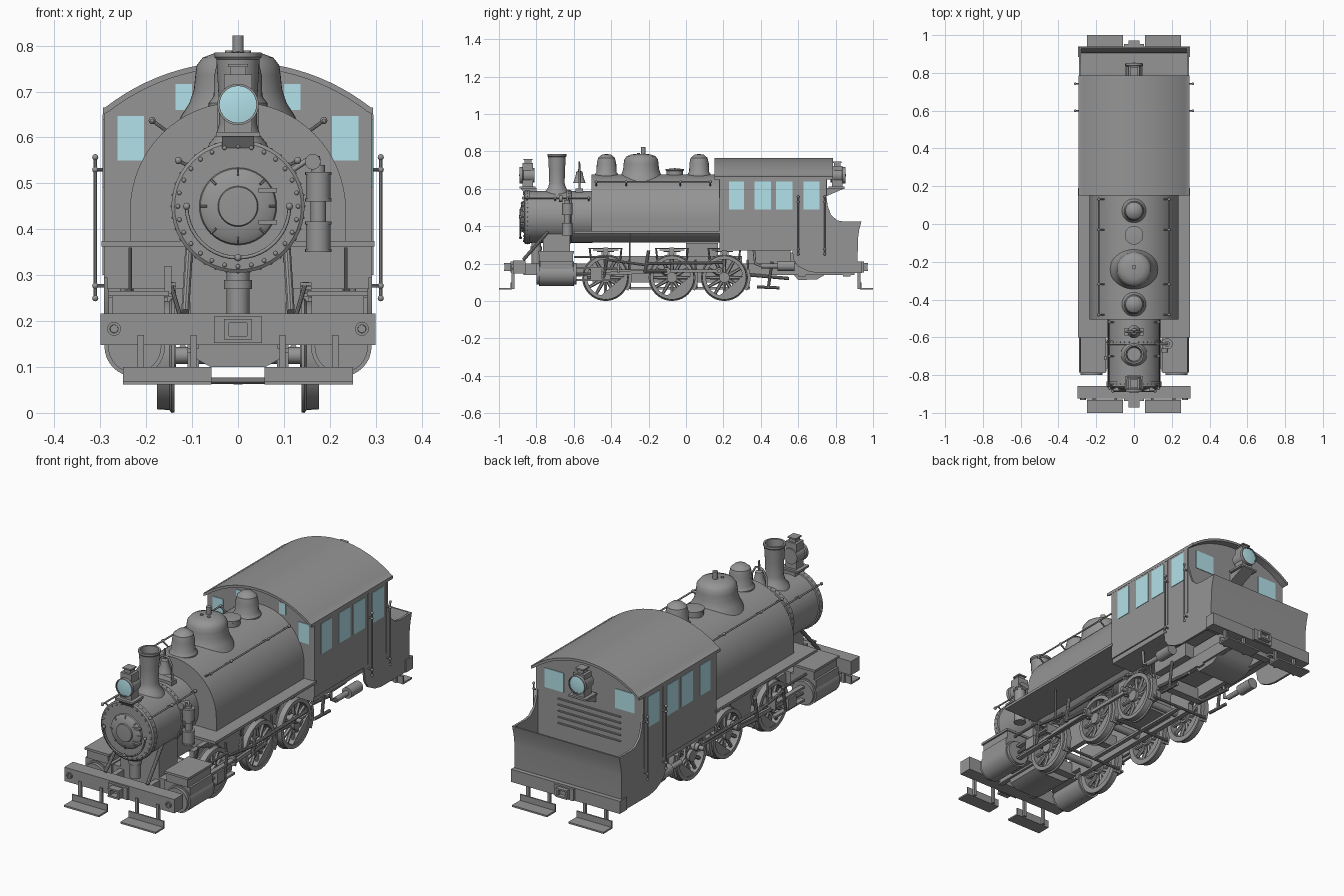
import bpy, bmesh
from math import sin, cos, pi, radians
from mathutils import Vector, Matrix

def material(name, rgb):
    mt = bpy.data.materials.new(name)
    mt.diffuse_color = (*rgb, 1)
    return mt
glass = material("window_glass", (0.45, 0.76, 0.82))
iron = material("dark_iron", (0.3, 0.3, 0.3))

# ---------- helpers: all meshes in world space, optional mirror across x = 0 ----------
def make(name, bm, m=False, mat=None):
    bmesh.ops.recalc_face_normals(bm, faces=bm.faces)
    me = bpy.data.meshes.new(name)
    bm.to_mesh(me)
    bm.free()
    me.shade_smooth()
    me.set_sharp_from_angle(angle=radians(35))
    return link(name, me, m, mat)

def link(name, data, m, mat):
    data.materials.append(mat or iron)
    ob = bpy.data.objects.new(name, data)
    bpy.context.collection.objects.link(ob)
    if m:
        ob.modifiers.new("mirror", 'MIRROR').use_mirror_merge = False
    return ob

def boxes(name, items, m=False, mat=None):
    bm = bmesh.new()
    for x0, x1, y0, y1, z0, z1 in items:
        M = Matrix.Translation(((x0+x1)/2, (y0+y1)/2, (z0+z1)/2)) @ Matrix.Diagonal((x1-x0, y1-y0, z1-z0, 1))
        bmesh.ops.create_cube(bm, size=1, matrix=M)
    return make(name, bm, m, mat)

def rods(name, items, m=False, seg=10, mat=None):
    bm = bmesh.new()
    for p, q, r, *r2 in items:
        p, q = Vector(p), Vector(q)
        M = Matrix.Translation((p+q)/2) @ Vector((0, 0, 1)).rotation_difference(q-p).to_matrix().to_4x4()
        bmesh.ops.create_cone(bm, cap_ends=True, segments=seg, radius1=r, radius2=r2[0] if r2 else r,
                              depth=(q-p).length, matrix=M)
    return make(name, bm, m, mat)

def balls(name, pts, r, m=False):
    bm = bmesh.new()
    for p in pts:
        bmesh.ops.create_uvsphere(bm, u_segments=10, v_segments=6, radius=r, matrix=Matrix.Translation(p))
    return make(name, bm, m)

def lathe(name, prof, at, axis='z', seg=40, m=False, mat=None):
    bm = bmesh.new()
    vs = [bm.verts.new((r, 0, h)) for r, h in prof]
    es = [bm.edges.new(e) for e in zip(vs, vs[1:])]
    bmesh.ops.spin(bm, geom=vs+es, cent=(0, 0, 0), axis=(0, 0, 1), angle=2*pi, steps=seg, use_merge=True)
    bmesh.ops.remove_doubles(bm, verts=bm.verts, dist=1e-5)
    R = {'z': Matrix(), 'y': Matrix.Rotation(-pi/2, 4, 'X'), 'x': Matrix.Rotation(pi/2, 4, 'Y')}[axis]
    bm.transform(Matrix.Translation(at) @ R)
    return make(name, bm, m, mat)

def prism(name, pts, axis, a, b, m=False):
    bm = bmesh.new()
    vec = (lambda t, p: (t, p[0], p[1])) if axis == 'x' else (lambda t, p: (p[0], t, p[1]))
    A, B = [[bm.verts.new(vec(t, p)) for p in pts] for t in (a, b)]
    bm.faces.new(A)
    bm.faces.new(B)
    for i in range(len(pts)):
        j = (i+1) % len(pts)
        bm.faces.new((A[i], A[j], B[j], B[i]))
    return make(name, bm, m)

def pipe(name, pts, r, m=False):
    cu = bpy.data.curves.new(name, 'CURVE')
    cu.dimensions, cu.bevel_depth, cu.bevel_resolution, cu.use_fill_caps = '3D', r, 2, True
    sp = cu.splines.new('POLY')
    sp.points.add(len(pts)-1)
    for s, p in zip(sp.points, pts):
        s.co = (*p, 1)
    return link(name, cu, m, None)

def arc(cx, cz, r, a0, a1, n):
    return [(cx+r*cos(radians(a0+(a1-a0)*i/n)), cz+r*sin(radians(a0+(a1-a0)*i/n))) for i in range(n+1)]

BZ = 0.45  # boiler axis height
# ---------- boiler and smokebox ----------
lathe("boiler", [(0, -.6), (.137, -.6), (.137, .2), (0, .2)], (0, 0, BZ), 'y', 48)
lathe("smokebox", [(0, -.865), (.138, -.865), (.145, -.86), (.145, -.835), (.139, -.833), (.139, -.64),
                   (.144, -.638), (.144, -.615), (.139, -.613), (.139, -.5)], (0, 0, BZ), 'y', 48)
lathe("smokebox_door", [(0, -.892), (.042, -.89), (.044, -.884), (.07, -.88), (.082, -.872), (.086, -.86)], (0, 0, BZ), 'y')
ring = lambda r, n, y: [(r*cos(2*pi*i/n), y, BZ+r*sin(2*pi*i/n)) for i in range(n)]
balls("smokebox_front_rivets", ring(.131, 28, -.866), .005)
balls("smokebox_band_rivets", ring(.144, 36, -.626) + ring(.144, 36, -.848), .003)
rods("door_clamps", [(p, q, .003) for p, q in zip(ring(.068, 8, -.882), ring(.082, 8, -.876))], seg=6)
boxes("door_hinges", [(.045, .085, -.887, -.872, z-.005, z+.005) for z in (BZ-.035, BZ+.035)])
hoop = arc(0, BZ, .112, 180, 360, 20)
pipe("door_grab_rail", [(x, -.885, z) for x, z in hoop], .004)
balls("door_rail_knobs", [(.112, -.885, BZ), (0, -.885, BZ-.112)], .008, True)
pipe("smokebox_handrail", [(.13, -.87, .55), (.13, -.51, .55)], .004, True)
balls("smokebox_rail_knobs", [(.13, y, .55) for y in (-.87, -.7, -.52)], .008, True)
rods("smokebox_rail_posts", [((.095, y, .53), (.13, y, .55), .004) for y in (-.85, -.7, -.52)], True)
rods("smokebox_braces", [((.115, -.87, .22), (.105, -.73, .38), .009)], True)
rods("front_post", [((0, -.8, .2), (0, -.8, .33), .025), ((0, -.8, .27), (0, -.8, .29), .031)], seg=20)
# ---------- saddle tank and running board ----------
prism("saddle_tank", [(.235, .375)] + arc(0, .442, .235, 0, 180, 32) + [(-.235, .375)], 'y', -.505, .185)
boxes("running_board", [(-.297, .297, -.6, .19, .362, .375)])
pipe("tank_handrail", [(.187, -.49, .637), (.187, .14, .637)], .004, True)
balls("tank_rail_knobs", [(.187, y, .637) for y in (-.48, -.32, -.03, .13)], .008, True)
rods("tank_rail_posts", [((.15, y, .61), (.187, y, .637), .004) for y in (-.48, -.32, -.03, .13)], True)
# ---------- chimney, domes, whistle ----------
lathe("chimney", [(.07, .57), (.062, .588), (.048, .605), (.041, .63), (.043, .7), (.047, .77), (.051, .775),
                  (.051, .785), (.042, .785), (.036, .7), (0, .7)], (0, -.69, 0))
for name, y in (("front_sand_dome", -.425), ("rear_sand_dome", .07)):
    lathe(name, [(.064, .65), (.064, .675), (.053, .69), (.052, .735), (.045, .765), (.025, .782), (0, .786)], (0, y, 0))
lathe("steam_dome", [(.135, .6), (.125, .645), (.106, .675), (.096, .705), (.093, .735), (.09, .757), (.077, .774),
                     (.05, .784), (0, .787)], (0, -.24, 0), seg=48)
rods("whistle", [((0, -.228, .77), (0, -.228, .822), .012), ((.02, -.255, .77), (.02, -.255, .79), .008),
                 ((-.02, -.255, .77), (-.02, -.255, .79), .008)], seg=14)
lathe("tank_filler", [(.045, .66), (.045, .695), (.049, .697), (.049, .705), (0, .71)], (0, -.06, 0))
# ---------- bell ----------
lathe("bell", [(.034, .63), (.028, .645), (.021, .665), (.017, .69), (0, .7)], (0, -.57, 0), seg=24)
pipe("bell_yoke", [(.04, -.57, .57), (.04, -.57, .67), (.02, -.57, .705), (0, -.57, .71)], .005, True)
rods("bell_finial", [((0, -.57, .69), (0, -.57, .745), .007, .004)])
boxes("bell_base", [(-.05, .05, -.59, -.55, .575, .6)])
# ---------- headlamps (front faces -y, rear faces +y) ----------
for side, y, d, top in (("front", -.845, -1, .757), ("rear", .808, 1, .742)):
    lathe(side+"_lamp_body", [(0, -.035*d), (.038, -.035*d), (.04, .025*d), (.045, .03*d), (.045, .045*d), (.04, .045*d)],
          (0, y, .672), 'y', 32)
    lathe(side+"_lamp_lens", [(0, .047*d), (.04, .041*d)], (0, y, .672), 'y', 32, mat=glass)
    boxes(side+"_lamp_case", [(-.03, .03, y-.028, y+.028, .61, top-.02), (-.017, .017, y-.018, y+.018, top-.025, top),
                              (-.022, .022, y-.023, y+.023, top-.004, top+.003), (-.048, .048, y-.045, y+.04, .602, .612)])
prism("front_lamp_bracket", [(-.885, .603), (-.80, .603), (-.80, .57), (-.86, .57)], 'x', -.035, .035)
prism("rear_lamp_bracket", [(.75, .603), (.85, .603), (.75, .56)], 'x', -.035, .035)
# ---------- cab and rear bunker ----------
roof = lambda r: arc(0, .295, r, 52, 128, 24)
prism("cab_body", [(.285, .27), (.285, .66)] + roof(.46) + [(-.285, .66), (-.285, .27)], 'y', .18, .75)
prism("cab_roof", [(.294, .65), (.294, .665)] + roof(.47) + [(-.294, .665), (-.294, .65)] + roof(.458)[::-1], 'y', .152, .786)
flank = [(.18, .295), (.565, .295), (.575, .22), (.6, .185), (.65, .16), (.7, .15),
         (.915, .15), (.915, .33), (.935, .425), (.85, .424), (.81, .43), (.775, .46), (.757, .51), (.75, .57), (.75, .665), (.18, .665)]
prism("cab_side_plate", flank, 'x', .281, .292, True)
prism("bunker_back", [(.905, .15), (.917, .15), (.919, .33), (.926, .38), (.938, .425), (.93, .425), (.915, .38), (.905, .33)], 'x', -.292, .292)
boxes("bunker_deck", [(-.285, .285, .74, .91, .25, .31)])
boxes("cab_back_louvres", [(-.17, .17, .748, .757, z, z+.006) for z in (.40, .43, .46, .49, .52)])
boxes("side_windows", [(.285, .2945, a, b, .49, .64) for a, b in ((.23, .31), (.365, .455), (.48, .57), (.627, .715))], True, glass)
boxes("front_windows", [(.205, .262, .177, .185, .55, .647), (.1, .136, .177, .185, .66, .716)], True, glass)
boxes("rear_windows", [(.14, .245, .745, .753, .56, .655)], True, glass)
boxes("door_strips", [(.29, .295, .592, .6, .3, .65), (.29, .295, .737, .745, .3, .65)], True)
rods("cab_handrails", [((.311, y, .245), (.311, y, .56), .004) for y in (.6, .742)], True)
balls("cab_handrail_knobs", [(.311, y, z) for y in (.6, .742) for z in (.25, .277, .53, .557)], .007, True)
rods("cab_handrail_posts", [((.285, y, z), (.311, y, z), .004) for y in (.6, .742) for z in (.277, .53)], True)
# ---------- frame and underside ----------
boxes("main_frame", [(.085, .11, -.87, .9, .14, .2), (.085, .11, -.5, .3, .1, .24)], True)
boxes("cross_members", [(-.11, .11, y, y+.04, .13, .19) for y in (-.6, -.27, .04, .33, .6, .84)])
boxes("ash_pan", [(-.1, .1, .0, .17, .12, .31), (-.15, .15, .33, .56, .2, .28)])
prism("rear_hopper", [(.45, .26), (.85, .26), (.76, .15), (.7, .115), (.6, .112), (.55, .17)], 'x', -.1, .1)
rods("injector", [((.25, .49, .187), (.25, .58, .187), .027), ((.25, .4, .187), (.25, .49, .187), .013)], True, 20)
pipe("injector_pipe", [(.25, .4, .187), (.25, .37, .2), (.25, .36, .3)], .007, True)
rods("cab_pipes", [((.12, .33, .14), (.12, .55, .12), .009), ((.15, .38, .075), (.15, .5, .07), .008), ((.15, .44, .07), (.15, .46, .21), .008)], True)
# ---------- buffer beams, couplers, footboards ----------
boxes("buffer_beams", [(-.3, .3, -.925, -.857, .148, .216), (-.297, .297, .885, .94, .15, .212)])
lathe("beam_rings", [(.008, -.92), (.009, -.932), (.015, -.932), (.015, -.92)], (.27, 0, .183), 'y', 20, True)
for d, e, n in ((-1, .925, "front"), (1, .94, "rear")):
    s = lambda x0, x1, a, b, z0, z1: (x0, x1, min(d*a, d*b), max(d*a, d*b), z0, z1)
    boxes(n+"_coupler", [s(-.052, .052, e-.01, e+.012, .152, .21), s(-.03, .03, e, .972, .16, .168),
                         s(-.03, .03, e, .972, .196, .204), s(-.03, -.02, e, .97, .168, .196), s(.02, .03, e, .97, .168, .196)])
    boxes(n+"_footboard", [s(.058, .25, .935, 1.0, .062, .07), s(.058, .25, .93, .937, .062, .1)], True)
    boxes(n+"_footboard_hangers", [s(x, x+.014, .918, .932, .065, .17) for x in (.09, .205)], True)
# ---------- steam cylinders ----------
rods("cylinder", [((.225, -.785, .145), (.225, -.6, .145), .066), ((.225, -.8, .145), (.225, -.785, .145), .058),
                  ((.225, -.6, .145), (.225, -.585, .145), .058)], True, 32)
boxes("valve_chest", [(.145, .285, -.78, -.605, .15, .215), (.16, .275, -.785, -.605, .215, .262), (.15, .283, -.79, -.6, .255, .266)], True)
boxes("smokebox_saddle", [(-.105, .105, -.765, -.62, .2, .38), (-.16, .16, -.765, -.62, .15, .21)])
prism("saddle_belly", [(.1, .15), (.095, .12), (.06, .1), (-.06, .1), (-.095, .12), (-.1, .15)], 'y', -.8, -.6)
boxes("chest_oiler", [(-.16, -.145, -.72, -.7, .26, .32)])
# ---------- air pump ----------
rods("air_pump", [((.175, -.635, .35), (.175, -.635, .415), .027), ((.175, -.635, .415), (.175, -.635, .46), .017),
                  ((.175, -.635, .46), (.175, -.635, .525), .027), ((.175, -.635, .525), (.175, -.635, .54), .015)]
     + [((.175, -.635, z), (.175, -.635, z+.007), .029) for z in (.35, .41, .46, .518)], seg=20)
pipe("pump_pipe", [(.175, -.635, .53), (.175, -.635, .555), (.15, -.635, .55), (.12, -.635, .53)], .006)
lathe("pump_valve", [(0, -.68), (.017, -.68), (.017, -.66), (0, -.66)], (.163, 0, .547), 'y', 16)
# ---------- driving wheels ----------
AX, WZ, CR = (-.43, -.075, .205), .125, (-.028, .035)
for i, y in enumerate(AX):
    n = "wheel_%d_" % (i+1)
    lathe(n+"tyre", [(.1, .138), (.124, .138), (.125, .145), (.119, .149), (.117, .176), (.098, .176), (.098, .138), (.1, .138)],
          (0, y, WZ), 'x', 40, True)
    rim = lambda r, k: (.157, y+r*cos(2*pi*k/12), WZ+r*sin(2*pi*k/12))
    rods(n+"spokes", [(rim(.02, k), rim(.102, k), .011, .008) for k in range(12)], True, 6)
    rods(n+"hub", [((.135, y, WZ), (.182, y, WZ), .028), ((.14, y+CR[0], WZ+CR[1]), (.182, y+CR[0], WZ+CR[1]), .022),
                   ((.18, y+CR[0], WZ+CR[1]), (.225, y+CR[0], WZ+CR[1]), .011)], True, 18)
    prism(n+"counterweight", [(y+a, WZ+b) for a, b in arc(0, 0, .1, -105, 5, 8)], 'x', .145, .172, True)
    rods(n+"axle", [((-.15, y, WZ), (.15, y, WZ), .018)], seg=16)
    # leaf spring above and brake shoe behind each wheel
    boxes(n+"spring", [(.135, .16, y-.09+.022*k, y+.09-.022*k, .277-.008*k, .284-.008*k) for k in range(4)]
          + [(.14, .155, y-.012, y+.012, .2, .285)], True)
    rods(n+"spring_hangers", [((.147, y+s*.085, .282), (.12, y+s*.075, .19), .005) for s in (-1, 1)], True)
    prism(n+"brake_shoe", [(y+a, WZ+b) for a, b in arc(0, 0, .123, -30, 20, 6)+arc(0, 0, .14, 20, -30, 6)], 'x', .145, .173, True)
    rods(n+"brake_hanger", [((.158, y+.13, .07), (.145, y+.125, .22), .006), ((-.16, y+.13, .07), (.16, y+.13, .07), .007)], True)
boxes("brake_pull_rod", [(-.01, .01, -.3, .34, .062, .074)])
# ---------- rods and valve gear ----------
pin = lambda y, x: (x, y+CR[0], WZ+CR[1])
boxes("coupling_rod", [(.184, .196, AX[0]+CR[0], AX[2]+CR[0], WZ+CR[1]-.009, WZ+CR[1]+.009)], True)
rods("rod_bosses", [(pin(y, .182), pin(y, .2), .019) for y in AX] + [(pin(AX[1], .2), pin(AX[1], .22), .02)], True, 18)
a, b = (-.47, .145), (AX[1]+CR[0], WZ+CR[1])
prism("main_rod", [(a[0], a[1]-.008), (b[0], b[1]-.011), (b[0], b[1]+.011), (a[0], a[1]+.008)], 'x', .203, .216, True)
rods("piston_rod", [((.225, -.59, .145), (.225, -.47, .145), .008)], True)
boxes("crosshead_guides", [(.213, .237, -.59, -.36, .172, .182), (.213, .237, -.59, -.36, .108, .118),
                           (.205, .245, -.51, -.45, .118, .172), (.11, .24, -.365, -.355, .15, .2)], True)
rods("valve_gear", [((.235, -.6, .235), (.235, -.42, .235), .006), ((.235, -.42, .24), (.235, -.44, .12), .007),
                    ((.235, -.42, .22), (.235, -.2, .19), .007), ((.235, -.3, .36), (.235, -.3, .2), .004),
                    ((.235, -.2, .27), (.235, -.22, .15), .009), ((.235, -.21, .2), (.235, .2, .205), .008),
                    ((.225, -.103, .16), (.235, -.21, .16), .008)], True)
